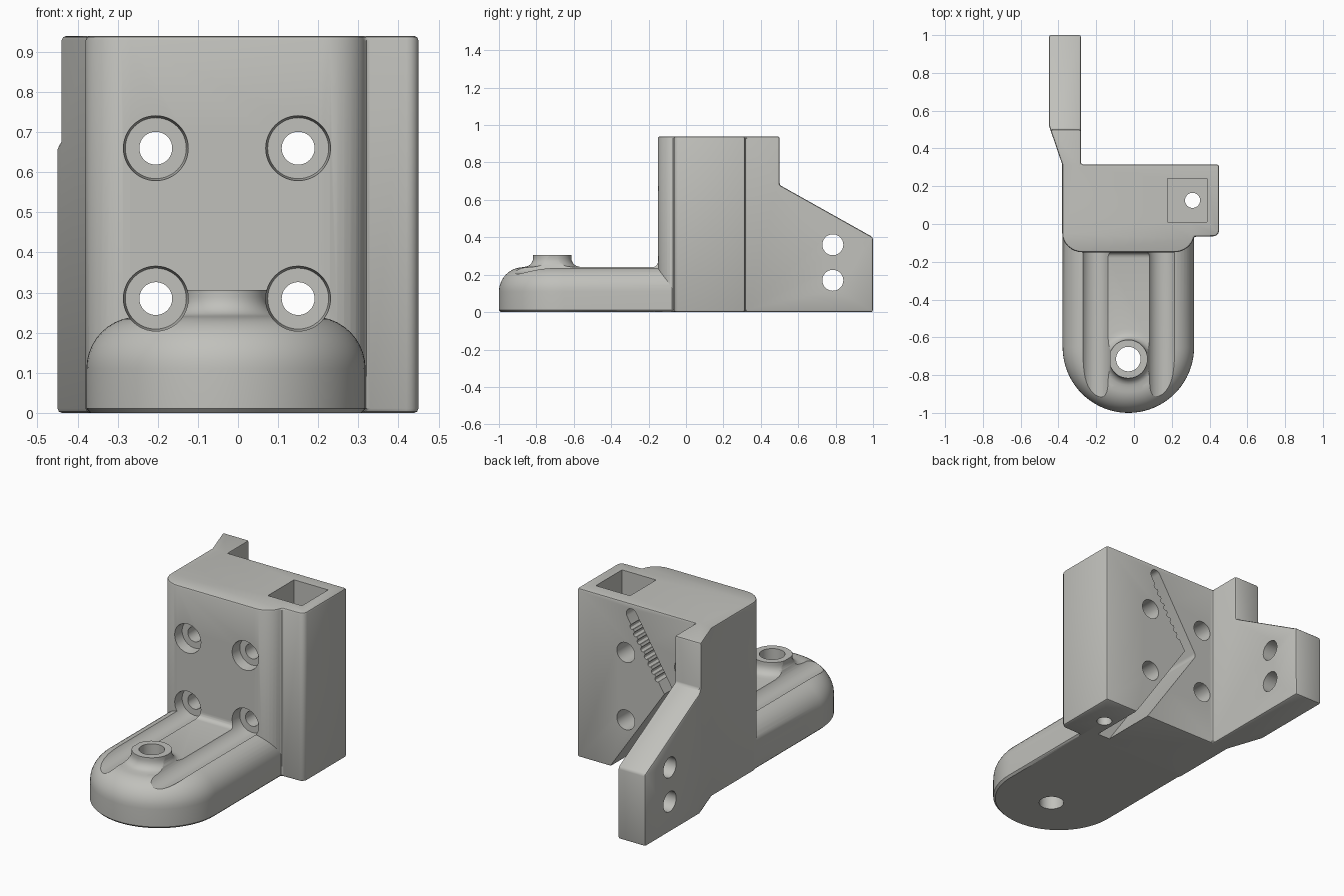
import bpy, bmesh, math
from mathutils import Matrix, Vector

if "Cube" in bpy.data.objects:
    bpy.data.objects.remove(bpy.data.objects["Cube"])

grey = bpy.data.materials.new("light_grey")
grey.diffuse_color = (0.53, 0.53, 0.50, 1)
grey.use_nodes = True
grey.node_tree.nodes["Principled BSDF"].inputs["Base Color"].default_value = grey.diffuse_color


def make(name, bm):
    bmesh.ops.recalc_face_normals(bm, faces=bm.faces)
    me = bpy.data.meshes.new(name)
    bm.to_mesh(me)
    bm.free()
    me.materials.append(grey)
    ob = bpy.data.objects.new(name, me)
    bpy.context.collection.objects.link(ob)
    return ob


def loft(name, rings):
    """Closed solid from rings with equal point counts."""
    bm = bmesh.new()
    vs = [[bm.verts.new(p) for p in r] for r in rings]
    n = len(vs[0])
    for a, b in zip(vs, vs[1:]):
        for i in range(n):
            j = (i + 1) % n
            bm.faces.new((a[i], a[j], b[j], b[i]))
    bm.faces.new(vs[0])
    bm.faces.new(vs[-1])
    return make(name, bm)


def prism(name, pts, axis, lo, hi):
    """Extrude a 2D outline along x, y or z."""
    put = {"x": lambda p, d: (d, p[0], p[1]),
           "y": lambda p, d: (p[0], d, p[1]),
           "z": lambda p, d: (p[0], p[1], d)}[axis]
    return loft(name, [[put(p, d) for p in pts] for d in (lo, hi)])


def arc(cx, cy, rx, ry, a0, a1, n=8):
    return [(cx + rx * math.cos(math.radians(a0 + (a1 - a0) * i / n)),
             cy + ry * math.sin(math.radians(a0 + (a1 - a0) * i / n))) for i in range(n + 1)]


def turned(name, profile, cx, cy, axis="z", n=48):
    """Stack of circles: profile is (radius, position along axis)."""
    rings = []
    for r, d in profile:
        c = arc(cx, cy, r, r, 0, 360 - 360 / n, n - 1)
        rings.append([{"x": (d, p[0], p[1]), "y": (p[0], d, p[1]), "z": (p[0], p[1], d)}[axis] for p in c])
    return loft(name, rings)


def apply(ob, mod):
    bpy.context.view_layer.objects.active = ob
    bpy.ops.object.modifier_apply(modifier=mod.name)


def boolean(ob, other, op="DIFFERENCE"):
    m = ob.modifiers.new("bool", "BOOLEAN")
    m.operation, m.object, m.solver = op, other, "EXACT"
    apply(ob, m)
    bpy.data.objects.remove(other)


# upright block with the rear side arm, as one footprint
outline = (arc(-0.27, -0.05, 0.11, 0.10, 180, 270) + arc(0.21, -0.05, 0.11, 0.10, 270, 350)
           + arc(0.42, -0.035, 0.03, 0.03, 270, 360, 4)
           + [(0.45, 0.315), (-0.28, 0.315), (-0.28, 1.0), (-0.45, 1.0), (-0.45, 0.52), (-0.38, 0.315)])
bracket = prism("wall_bracket", outline, "z", 0, 0.94)

# sloped top of the arm
boolean(bracket, prism("arm_cut", [(0.5, 1.2), (0.5, 0.68), (1.0, 0.40), (1.2, 0.288), (1.2, 1.2)], "x", -0.8, -0.2))
bev = bracket.modifiers.new("edge", "BEVEL")
bev.width, bev.segments, bev.limit_method, bev.angle_limit = 0.011, 2, "ANGLE", math.radians(35)
apply(bracket, bev)

# rounded foot
CX, CY, R = -0.03, -0.652, 0.348
sections = [(0.011, 0), (0, 0.011)] + [(0.13 - x, z) for x, z in arc(0, 0.11, 0.13, 0.13, 0, 90, 10)]


def stadium(inset, z):
    r = R - inset
    return [(x, y, z) for x, y in [(CX - r, -0.05)] + arc(CX, CY, r, r, 180, 360, 40) + [(CX + r, -0.05)]]


foot = loft("foot", [stadium(*s) for s in sections])
boolean(bracket, foot, "UNION")

# flared boss on the foot
boss = [(0.17, 0.20), (0.17, 0.238)] + [(0.15 + x, 0.29 + z) for x, z in arc(0, 0, 0.048, 0.048, 270, 180, 6)] + [(0.102, 0.306)]
boolean(bracket, turned("boss", boss, CX, -0.715), "UNION")

# small fillet where the foot meets the upright
fillet = [(-0.12, 0.22), (-0.18, 0.22)] + arc(-0.18, 0.27, 0.03, 0.03, 270, 360, 5) + [(-0.12, 0.27)]
boolean(bracket, prism("foot_fillet", fillet, "x", -0.27, 0.21), "UNION")
boolean(bracket, turned("boss_hole", [(0.065, -0.1), (0.065, 0.5)], CX, -0.715))

# four stepped screw holes; the lower pair has driver channels along the foot
for x in (-0.205, 0.15):
    for z in (0.66, 0.285):
        front = -0.3 if z > 0.5 else -1.2
        steps = [(0.081, front), (0.081, -0.15), (0.076, -0.09), (0.041, -0.09),
                 (0.041, 0.17), (0.055, 0.17), (0.055, 0.45)]
        boolean(bracket, turned("screw_hole", steps, x, z, "y"))

# two cross holes in the arm
for z in (0.17, 0.36):
    boolean(bracket, turned("arm_hole", [(0.056, -0.7), (0.056, -0.1)], 0.785, z, "x"))

# square pocket in the top with a cord hole running down
boolean(bracket, prism("pocket", [(0.177, 0.01), (0.387, 0.01), (0.387, 0.24), (0.177, 0.24)], "z", 0.72, 1.1))
boolean(bracket, turned("cord_hole", [(0.04, -0.1), (0.04, 0.8)], 0.31, 0.125))

# bent cord slot in the back face, round at the elbow and top
top, elbow, low = Vector((0.115, 0.88)), Vector((-0.125, 0.49)), Vector((0.25, -0.06))
W = 0.032
for a, b in ((top, elbow), (elbow, low)):
    t = math.degrees(math.atan2(b.y - a.y, b.x - a.x))
    pts = arc(a.x, a.y, W, W, t + 90, t + 270, 10) + arc(b.x, b.y, W, W, t - 90, t + 90, 10)
    boolean(bracket, prism("cord_slot", pts, "y", 0.0, 0.5))

# gripping notches along the lower side of the upper slot
d = (elbow - top).normalized()
side = Vector((-d.y, d.x))
if side.y > 0:
    side = -side
for i in range(8):
    c = top + d * (0.06 + 0.042 * i) + side * W
    boolean(bracket, turned("notch", [(0.014, 0.0), (0.014, 0.5)], c.x, c.y, "y", 12))

# smooth curved faces, keep edges sharp
bpy.ops.object.select_all(action="DESELECT")
bracket.select_set(True)
bpy.context.view_layer.objects.active = bracket
bpy.ops.object.shade_smooth_by_angle(angle=math.radians(30))
